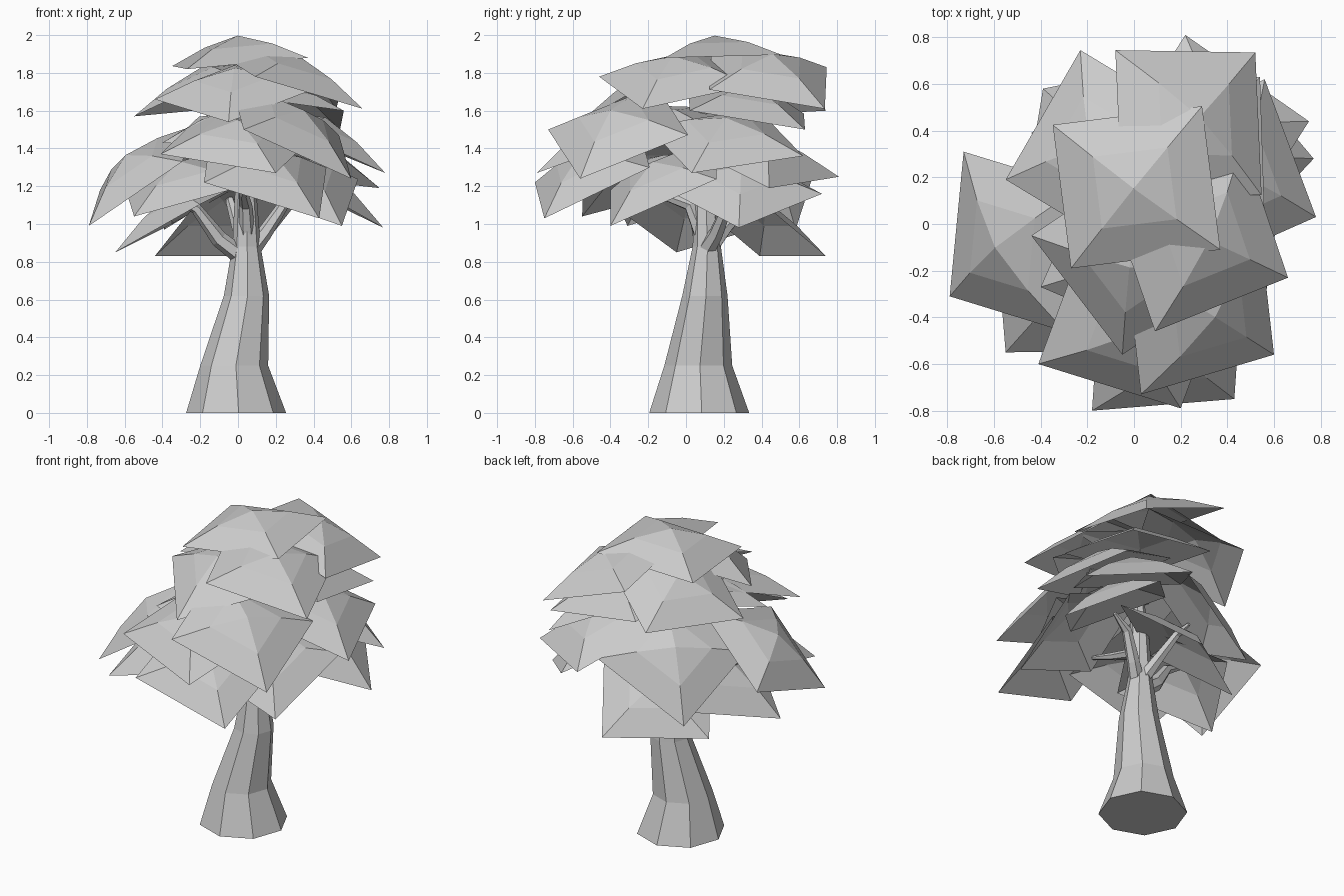
import bpy, bmesh, math
from mathutils import Vector, Quaternion


def finish(bm, name):
    bmesh.ops.recalc_face_normals(bm, faces=bm.faces)
    mesh = bpy.data.meshes.new(name)
    bm.to_mesh(mesh)
    bm.free()
    obj = bpy.data.objects.new(name, mesh)
    bpy.context.collection.objects.link(obj)
    return obj


def tube(name, path, sides, level=False):
    """Loft rings along (x, y, z, radius) points; level keeps rings horizontal."""
    bm = bmesh.new()
    pts = [Vector(p[:3]) for p in path]
    rings = []
    for i, p in enumerate(pts):
        tangent = pts[min(i + 1, len(pts) - 1)] - pts[max(i - 1, 0)]
        q = Quaternion() if level else Vector((0, 0, 1)).rotation_difference(tangent)
        ring = []
        for k in range(sides):
            t = 2 * math.pi * k / sides + 0.05
            ring.append(bm.verts.new(p + q @ Vector((math.cos(t), math.sin(t), 0)) * path[i][3]))
        rings.append(ring)
    for a, b in zip(rings, rings[1:]):
        for k in range(sides):
            n = (k + 1) % sides
            bm.faces.new((a[k], a[n], b[n], b[k]))
    bm.faces.new(rings[0][::-1])
    bm.faces.new(rings[-1])
    return finish(bm, name)


def leaf_clump(name, a, b, slope, depth=0.62, rise=0.14):
    """Square canopy sheet: outer edge a-b, rising inward by slope, domed to an apex."""
    u = b - a
    inward = Vector((-u.y, u.x, 0)).normalized()
    up = u.cross(inward).normalized()
    v = (inward * math.cos(slope) + up * math.sin(slope)) * depth
    normal = u.cross(v).normalized()
    corners = [a, b, b + v, a + v]
    mid = a + (u + v) / 2
    bm = bmesh.new()
    outer = [bm.verts.new(c) for c in corners]
    inner = [bm.verts.new(mid.lerp(c, 0.5) + normal * rise * 0.62) for c in corners]
    apex = bm.verts.new(mid + normal * rise)
    for k in range(4):
        n = (k + 1) % 4
        bm.faces.new((outer[k], outer[n], inner[n], inner[k]))
        bm.faces.new((inner[k], inner[n], apex))
    return finish(bm, name)


# Trunk, flaring at the root and thinning into the crown
tube("trunk", [(-0.01, 0.07, 0, 0.265), (-0.02, 0.065, 0.25, 0.18), (0.045, 0.1, 0.62, 0.12),
               (0.045, 0.11, 0.88, 0.075), (0.04, 0.1, 1.2, 0.055),
               (0.06, 0.08, 1.6, 0.035), (0.05, 0.08, 1.8, 0.015)], 8, level=True)

# Branches
branches = [
    [(0.03, 0.1, 0.82, 0.05), (-0.1, 0.08, 0.92, 0.045), (-0.22, 0.04, 1.08, 0.03), (-0.42, 0, 1.2, 0.012)],
    [(0.06, 0.1, 0.85, 0.05), (0.14, 0.16, 0.95, 0.04), (0.24, 0.22, 1.1, 0.03), (0.36, 0.25, 1.16, 0.012)],
    [(0.05, 0.1, 0.9, 0.045), (0.04, 0.02, 1.1, 0.035), (0.03, -0.14, 1.16, 0.025), (0.05, -0.32, 1.22, 0.012)],
    [(0.05, 0.12, 0.86, 0.045), (0, 0.22, 0.99, 0.035), (-0.04, 0.35, 1.12, 0.025), (-0.05, 0.45, 1.15, 0.012)],
]
for i, path in enumerate(branches):
    tube(f"branch_{i + 1}", path, 6)

# Leaf clumps: outer edge start, outer edge end, inward slope in degrees
clumps = [
    (-0.27, -0.19, 1.82, 0.37, -0.11, 1.88, 1.5),
    (0.52, 0.735, 1.61, -0.08, 0.745, 1.83, 10),
    (0.09, -0.46, 1.78, 0.66, -0.23, 1.61, 12),
    (-0.44, -0.05, 1.66, -0.05, -0.56, 1.54, 18),
    (-0.23, 0.745, 1.6, -0.55, 0.19, 1.57, 22),
    (0.78, 0.03, 1.27, 0.56, 0.62, 1.36, 23),
    (0.75, 0.44, 1.19, 0.22, 0.81, 1.25, 23),
    (0.77, 0.28, 0.98, 0.4, 0.72, 1.16, 22),
    (0.56, 0.02, 1.6, 0.54, 0.63, 1.5, 8),
    (0.03, -0.73, 1.5, 0.6, -0.56, 1.24, 24),
    (-0.41, -0.6, 1.37, 0.2, -0.79, 1.27, 19),
    (-0.18, -0.8, 1.22, 0.43, -0.75, 1.03, 27),
    (-0.73, 0.31, 1.18, -0.79, -0.31, 0.99, 35),
    (-0.6, 0.05, 1.2, -0.55, -0.55, 1.04, 16),
    (-0.35, 0.45, 1.0, -0.65, -0.05, 0.85, 25),
    (0.09, 0.74, 0.83, -0.44, 0.39, 0.83, 35),
    (0.16, 0.69, 1.31, -0.39, 0.58, 0.97, 36),
    (0, -0.4, 1.18, 0.55, -0.4, 0.99, 25),
    (-0.4, -0.27, 1.43, 0.14, -0.5, 1.4, 14),
]
for i, c in enumerate(clumps):
    leaf_clump(f"leaf_clump_{i + 1}", Vector(c[:3]), Vector(c[3:6]), math.radians(c[6]))
